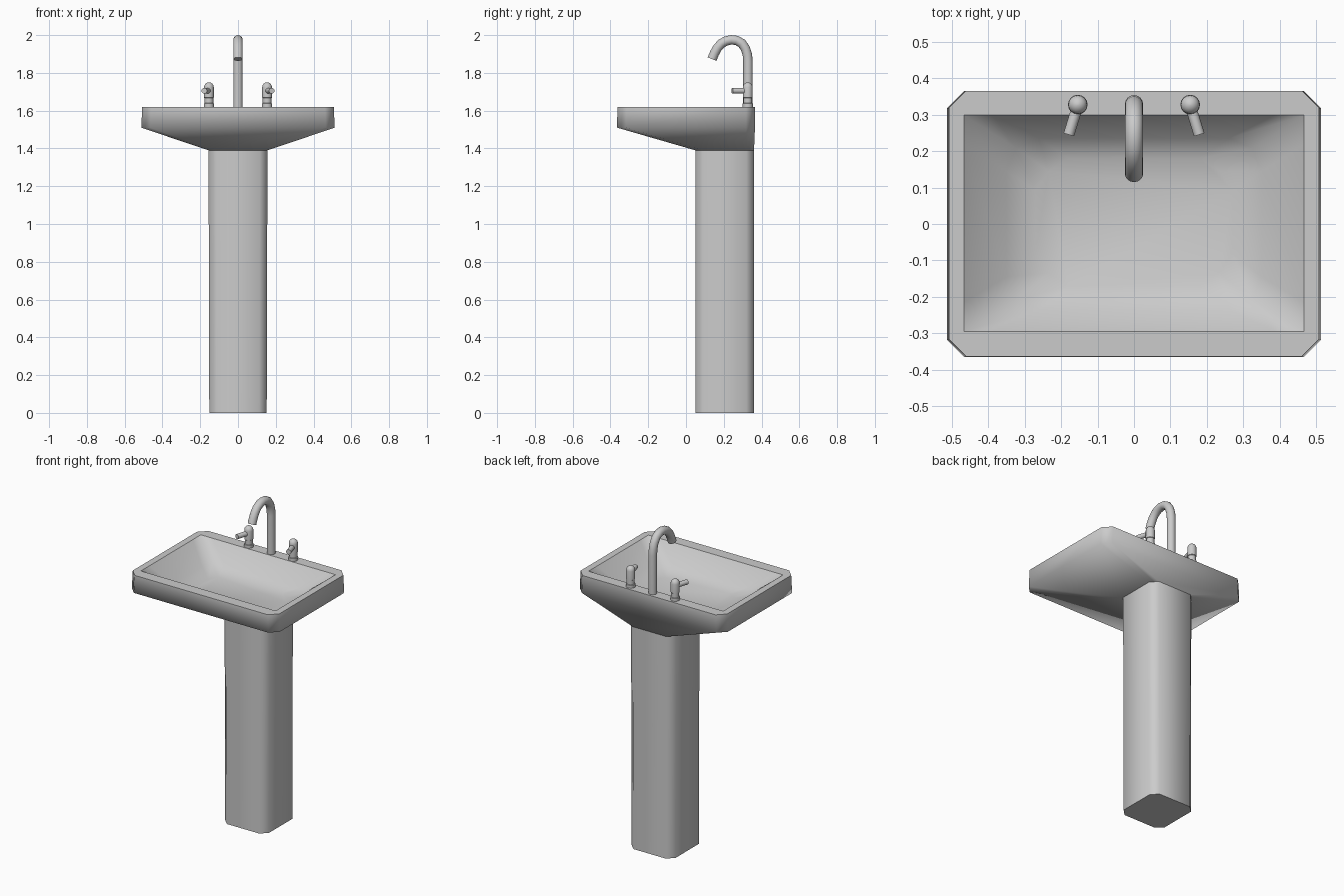
import bpy, bmesh
from math import radians, sin, cos, pi
from mathutils import Vector

if "Cube" in bpy.data.objects:
    bpy.data.objects.remove(bpy.data.objects["Cube"])


def ring(z, hx, y0, y1, cut, k=0.5):
    """12-point rectangle; k=0 keeps square corners, k=0.5 chamfers them."""
    pts = []
    for sx, sy in ((1, -1), (1, 1), (-1, 1), (-1, -1)):
        x, y = sx * hx, (y1 if sy > 0 else y0)
        a = (x - sx * cut, y, z)
        m = (x - sx * cut * k, y - sy * cut * k, z)
        b = (x, y - sy * cut, z)
        pts += [a, m, b] if sx * sy < 0 else [b, m, a]
    return pts


def circle(center, direction, r, n=16):
    """Circle of points around a direction."""
    q = Vector(direction).to_track_quat('Z', 'X')
    return [Vector(center) + q @ Vector((r * cos(2 * pi * i / n), r * sin(2 * pi * i / n), 0))
            for i in range(n)]


def loft(name, rings, angle, sharp_z=None):
    """Skin a list of rings, capping both ends."""
    bm = bmesh.new()
    loops = [[bm.verts.new(p) for p in r] for r in rings]
    n = len(loops[0])
    for a, b in zip(loops, loops[1:]):
        for i in range(n):
            j = (i + 1) % n
            bm.faces.new((a[i], a[j], b[j], b[i]))
    bm.faces.new(loops[0][::-1])
    bm.faces.new(loops[-1])
    bmesh.ops.recalc_face_normals(bm, faces=bm.faces[:])
    for f in bm.faces:
        f.smooth = True
    for e in bm.edges:
        on_rim = sharp_z and all(abs(v.co.z - sharp_z) < 1e-4 for v in e.verts)
        e.smooth = not on_rim and e.calc_face_angle(0) < radians(angle)
    me = bpy.data.meshes.new(name)
    bm.to_mesh(me)
    bm.free()
    ob = bpy.data.objects.new(name, me)
    bpy.context.collection.objects.link(ob)
    return ob


def turned(name, base, direction, profile):
    """Lathe a (radius, distance) profile along a direction."""
    d = Vector(direction).normalized()
    return loft(name, [circle(Vector(base) + d * h, d, r) for r, h in profile], 50)


# pedestal column
loft("pedestal", [ring(0, .152, .05, .36, .04), ring(1.40, .156, .05, .36, .04)], 60)

# basin: underside, outer wall, flat rim, bowl
RIM = 1.62
loft("basin", [
    ring(1.39, .156, .05, .36, .04),
    ring(1.51, .512, -.365, .365, .047),
    ring(RIM, .507, -.363, .365, .047),
    ring(RIM, .466, -.294, .298, .08, 0),
    ring(1.51, .35, -.235, .235, .09, .3),
    ring(1.475, .27, -.17, .18, .09, .4),
], 85, RIM)

# curved spout
path = [Vector((0, y, z)) for y, z in (
    (.328, 1.61), (.328, 1.86), (.325, 1.895), (.314, 1.93), (.295, 1.957), (.268, 1.972),
    (.24, 1.975), (.212, 1.969), (.187, 1.955), (.167, 1.933), (.151, 1.905), (.138, 1.873))]
rings = []
for i, p in enumerate(path):
    d = path[min(i + 1, len(path) - 1)] - path[max(i - 1, 0)]
    if i == 1:
        d = Vector((0, 0, 1))
    side, up = Vector((1, 0, 0)), d.normalized().cross(Vector((1, 0, 0)))
    rings.append([p + .025 * (cos(2 * pi * t / 16) * side + sin(2 * pi * t / 16) * up)
                  for t in range(16)])
loft("spout", rings, 50)

# pair of taps: domed body and splayed lever
dome = [(.026 * cos(a), .112 + .026 * sin(a)) for a in (0, .4, .8, 1.2, 1.5)]
for s, label in ((-1, "left"), (1, "right")):
    base = (s * .154, .327, 1.612)
    turned(label + "_tap_body", base, (0, 0, 1),
           [(.027, 0), (.027, .026), (.023, .028), (.023, .055), (.026, .057)] + dome)
    turned(label + "_tap_lever", (s * .154, .325, 1.705), (s * .024, -.078, 0),
           [(.015, 0), (.015, .084)])
